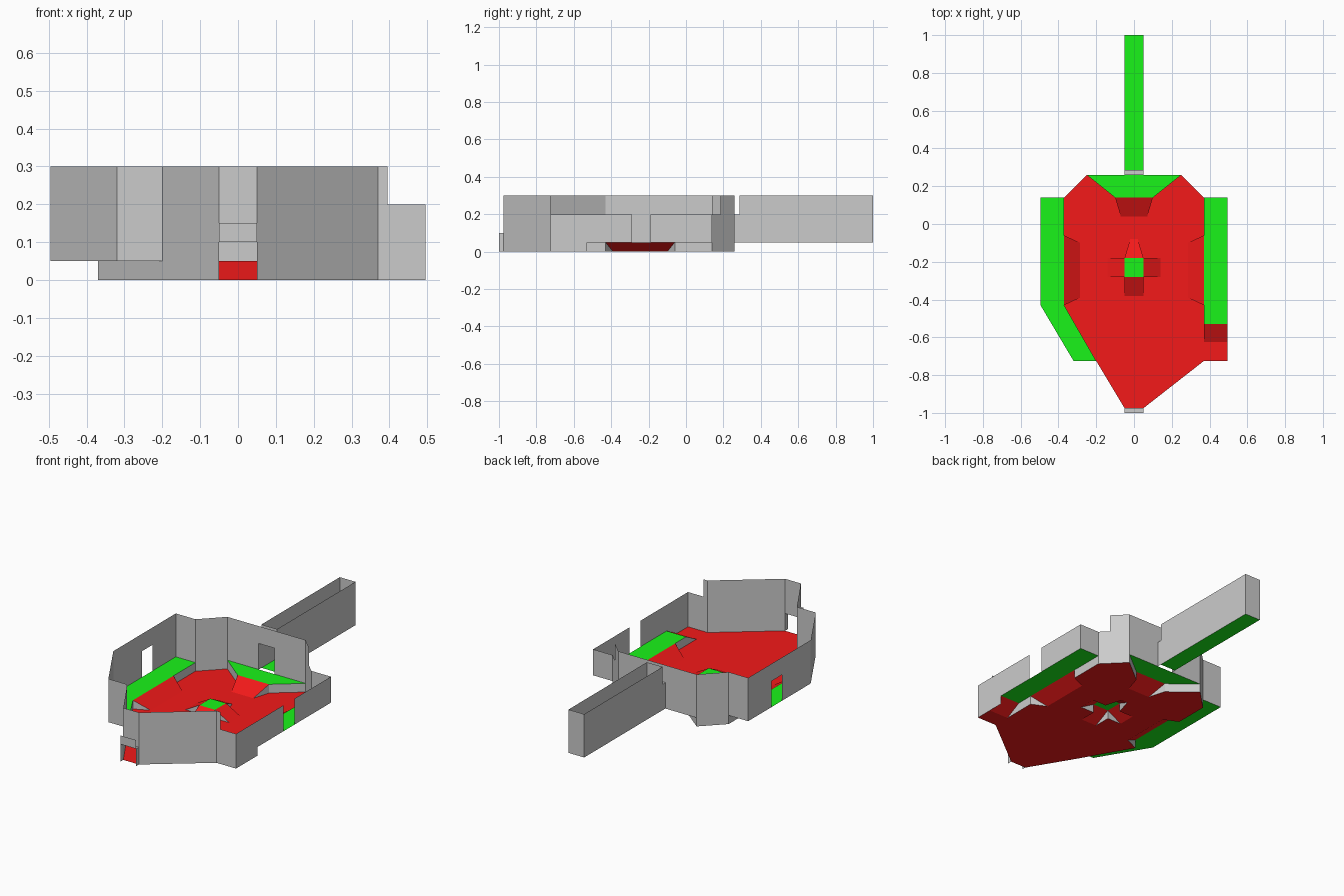
import bpy, bmesh
from mathutils import Vector

if "Cube" in bpy.data.objects:
    bpy.data.objects.remove(bpy.data.objects["Cube"])

DECK, LOW, TOP = 0.05, 0.2, 0.3      # raised floor, low wall top, high wall top
W, C = 0.495, 0.37                   # outer wall x, central floor x
BACK, SIDE, FRONT, TIP = 0.26, 0.14, -0.725, -0.975


def material(name, color):
    m = bpy.data.materials.new(name)
    m.diffuse_color = color
    m.use_nodes = True
    m.node_tree.nodes["Principled BSDF"].inputs["Base Color"].default_value = m.diffuse_color
    return m


RED = material("red_floor", (0.9, 0.01, 0.01, 1))
GREEN = material("green_floor", (0.01, 0.9, 0.01, 1))


def sheets(name, polys, mat=None):
    """Flat polygons joined in one object."""
    bm = bmesh.new()
    for poly in polys:
        bm.faces.new([bm.verts.new(p) for p in poly])
    return finish(name, bm, mat)


def finish(name, bm, mat):
    me = bpy.data.meshes.new(name)
    bm.to_mesh(me)
    bm.free()
    if mat:
        me.materials.append(mat)
    ob = bpy.data.objects.new(name, me)
    bpy.context.collection.objects.link(ob)
    return ob


def level(points, z):
    return [(x, y, z) for x, y in points]


def wall(a, b, lo, hi):
    return [(*a, lo), (*b, lo), (*b, hi), (*a, hi)]


def panel(a, b, profile):
    """Vertical sheet from a to b; profile holds (fraction along, z)."""
    a, b = Vector(a), Vector(b)
    return [(*a.lerp(b, t), z) for t, z in profile]


def door(t0, t1, lo, head, hi):
    return [(0, lo), (t0, lo), (t0, head), (t1, head), (t1, lo), (1, lo), (1, hi), (0, hi)]


def ramp(name, top_a, top_b, foot_b, foot_a):
    """Red slope with upright grey triangles at both sides."""
    sheets(name, [[(*top_a, DECK), (*top_b, DECK), (*foot_b, 0), (*foot_a, 0)]], RED)
    sheets(name + "_sides", [[(*t, DECK), (*t, 0), (*f, 0)]
                             for t, f in ((top_a, foot_a), (top_b, foot_b))])


# Ramp footprints: top edge, then foot edge
left_ramp = [(-C, -0.06), (-C, -0.43), (-0.285, -0.39), (-0.285, -0.10)]
right_ramp = [(-x, y) for x, y in left_ramp]
back_ramp = [(-0.1, SIDE), (0.1, SIDE), (0.07, 0.04), (-0.07, 0.04)]
y0, y1 = -0.28, -0.18
centre = [(-0.05, y0), (0.05, y0), (0.05, y1), (-0.05, y1)]
feet = [[(0.05, -0.38), (-0.05, -0.38)], [(0.14, y1), (0.14, y0)],
        [(-0.02, -0.08), (0.02, -0.08)], [(-0.14, y0), (-0.14, y1)]]

# Main floor, cut out under every ramp
outline = [(-0.05, TIP), (0.05, TIP), (C, FRONT), (W, FRONT), (W, -0.625), (C, -0.625)]
outline += [right_ramp[i] for i in (1, 2, 3, 0)]
outline += [(C, SIDE), (0.25, BACK)] + [back_ramp[i] for i in (1, 2, 3, 0)]
outline += [(-0.25, BACK), (-C, SIDE)] + [left_ramp[i] for i in (0, 3, 2, 1)]
outline += [(-0.2, FRONT)]
hole = []
for corner, (f1, f0) in zip(centre, feet):
    hole += [corner, f0, f1]
bm = bmesh.new()
for loop in (outline, hole):
    vs = [bm.verts.new((x, y, 0)) for x, y in loop]
    for i, v in enumerate(vs):
        bm.edges.new((v, vs[(i + 1) % len(vs)]))
bmesh.ops.triangle_fill(bm, use_beauty=True, edges=bm.edges[:], normal=(0, 0, 1))
finish("main_floor", bm, RED)

# Ramps
ramp("left_ramp", *left_ramp)
ramp("right_ramp", *right_ramp)
ramp("back_ramp", *back_ramp)
for i, foot in enumerate(feet):
    ramp(f"centre_ramp_{i}", centre[i], centre[(i + 1) % 4], *foot)
ramp("side_ramp", (C, -0.53), (W, -0.53), (W, -0.625), (C, -0.625))

# Raised green floors
left_deck = [(-W, SIDE), (-W, -0.43), (-0.32, FRONT), (-0.2, FRONT), (-C, -0.43), (-C, SIDE)]
sheets("left_deck", [level(left_deck, DECK)], GREEN)
sheets("right_deck", [level([(C, -0.53), (W, -0.53), (W, SIDE), (C, SIDE)], DECK)], GREEN)
sheets("back_deck", [level([(-0.25, BACK), (-0.1, SIDE), (0.1, SIDE), (0.25, BACK)], DECK)], GREEN)
sheets("centre_deck", [level(centre, DECK)], GREEN)
sheets("corridor_floor", [level([(-0.05, 0.285), (0.05, 0.285), (0.05, 1), (-0.05, 1)], DECK)], GREEN)

# Risers between main floor and decks
risers = [((-C, SIDE), (-C, -0.06)), ((-C, -0.43), (-0.2, FRONT)),
          ((C, SIDE), (C, -0.06)), ((C, -0.43), (C, -0.53)),
          ((-0.25, BACK), (-0.1, SIDE)), ((0.1, SIDE), (0.25, BACK))]
sheets("deck_risers", [wall(a, b, 0, DECK) for a, b in risers])

# Left walls with doorway
sheets("left_walls", [
    wall((-0.25, BACK), (-C, SIDE), 0, TOP),
    wall((-C, SIDE), (-W, SIDE), DECK, TOP),
    panel((-W, SIDE), (-W, -0.43), door(0.37, 0.545, DECK, LOW, TOP)),
    wall((-W, -0.43), (-0.32, FRONT), DECK, TOP),
    wall((-0.32, FRONT), (-0.2, FRONT), DECK, TOP),
    wall((-0.2, FRONT), (-0.05, TIP), 0, TOP)])

# Right walls, lower along the side and stepped at both ends
sheets("right_walls", [
    wall((0.05, TIP), (C, FRONT), 0, TOP),
    panel((C, FRONT), (W, FRONT), [(0, 0), (1, 0), (1, LOW), (0.2, LOW), (0.2, TOP), (0, TOP)]),
    [(W, y, z) for y, z in ((FRONT, 0), (-0.625, 0), (-0.53, DECK), (-0.29, DECK), (-0.29, LOW),
                            (FRONT, LOW))],
    wall((W, -0.19), (W, SIDE), DECK, LOW),
    wall((W, SIDE), (C, SIDE), DECK, LOW),
    panel((C, SIDE), (0.25, BACK), [(0, 0), (1, 0), (1, TOP), (0.38, TOP), (0.38, LOW), (0, LOW)])])

# Back wall with doorway
sheets("back_wall", [panel((-0.25, BACK), (0.25, BACK), door(0.4, 0.6, DECK, LOW, TOP))])


# Short door frames: two sides and a roof
def frame(name, ya, yb, lo, hi):
    sides = [wall((x, ya), (x, yb), lo, hi) for x in (-0.05, 0.05)]
    roof = level([(-0.05, ya), (0.05, ya), (0.05, yb), (-0.05, yb)], hi)
    return sheets(name, sides + [roof])


frame("front_door_frame", -1, TIP, 0, 0.1)
frame("back_door_frame", BACK, 0.285, DECK, LOW)
sheets("front_door_lintels", [wall((-0.05, TIP), (0.05, TIP), 0.1, TOP),
                              wall((-0.05, -1), (0.05, -1), 0.1, 0.15)])

# Corridor walls
sheets("corridor_walls", [
    wall((-0.05, 0.285), (-0.05, 1), DECK, TOP), wall((0.05, 0.285), (0.05, 1), DECK, TOP),
    wall((-0.05, 1), (0.05, 1), DECK, TOP), wall((-0.05, 0.285), (0.05, 0.285), LOW, TOP)])
